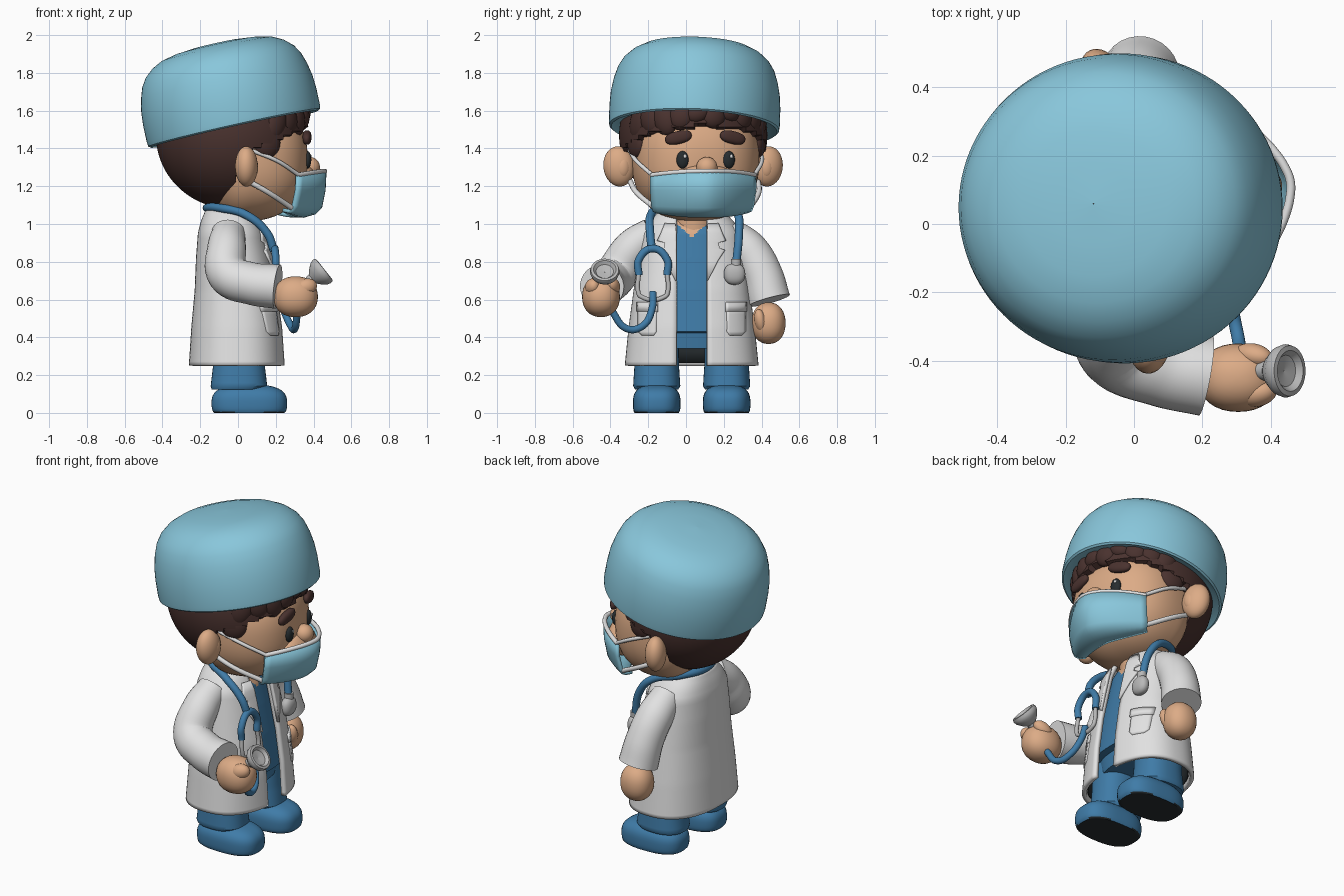
import bpy, bmesh, math
from math import sin, cos, pi, radians
from mathutils import Matrix, Vector, Euler

if "Cube" in bpy.data.objects:
    bpy.data.objects.remove(bpy.data.objects["Cube"])

def material(name, r, g, b):
    m = bpy.data.materials.new(name)
    m.diffuse_color = (r, g, b, 1)
    m.use_nodes = True
    m.node_tree.nodes["Principled BSDF"].inputs["Base Color"].default_value = m.diffuse_color
    return m

CAP = material("light_blue", .25, .57, .71)
SCRUB = material("scrub_blue", .05, .2, .39)
WHITE = material("coat_white", .76, .76, .76)
SKIN = material("skin", .72, .41, .24)
HAIR = material("hair_brown", .068, .032, .028)
METAL = material("metal_grey", .48, .48, .48)
DARK = material("near_black", .02, .026, .029)

I = Matrix.Identity(4)
HEAD = Matrix.Translation((-.02, .04, 0)) @ Matrix.Rotation(radians(10), 4, 'Z')  # head turned a little

def make(name, verts, faces, mat, M=I, thick=0):
    me = bpy.data.meshes.new(name)
    me.from_pydata([M @ Vector(v) for v in verts], [], faces)
    bm = bmesh.new()
    bm.from_mesh(me)
    bmesh.ops.recalc_face_normals(bm, faces=bm.faces)
    bm.to_mesh(me)
    bm.free()
    me.materials.append(mat)
    ob = bpy.data.objects.new(name, me)
    bpy.context.collection.objects.link(ob)
    if thick:
        s = ob.modifiers.new("thickness", 'SOLIDIFY')
        s.thickness, s.offset = thick, 0
    return ob

def grid_faces(rows, cols, closed):
    c2 = cols if closed else cols - 1
    return [(i * cols + j, i * cols + (j + 1) % cols, (i + 1) * cols + (j + 1) % cols, (i + 1) * cols + j)
            for i in range(rows - 1) for j in range(c2)]

def blob(name, c, r, mat, M=I, rot=(0, 0, 0), n=2.0, seg=32, warp=None):
    """Rounded superellipsoid."""
    bm = bmesh.new()
    bmesh.ops.create_uvsphere(bm, u_segments=seg, v_segments=seg // 2, radius=1)
    R = Euler(rot).to_matrix()
    vs = []
    for v in bm.verts:
        k = sum(abs(a) ** n for a in v.co) ** (1 / n)
        p = Vector(c) + R @ Vector([v.co[i] / k * r[i] for i in range(3)])
        vs.append(warp(p) if warp else p)
    bm.verts.index_update()
    fs = [[v.index for v in f.verts] for f in bm.faces]
    bm.free()
    return make(name, vs, fs, mat, M)

def tube(name, pts, r, mat, M=I, res=8):
    """Smooth tube through points; r is one radius or one per point."""
    cu = bpy.data.curves.new(name, 'CURVE')
    cu.dimensions, cu.bevel_depth, cu.bevel_resolution = '3D', 1, res
    cu.resolution_u, cu.use_fill_caps = 8, True
    sp = cu.splines.new('BEZIER')
    sp.bezier_points.add(len(pts) - 1)
    for i, (b, p) in enumerate(zip(sp.bezier_points, pts)):
        b.co = M @ Vector(p)
        b.radius = r[i] if isinstance(r, (list, tuple)) else r
        b.handle_left_type = b.handle_right_type = 'AUTO'
    tmp = bpy.data.objects.new("tmp", cu)
    bpy.context.collection.objects.link(tmp)
    dg = bpy.context.evaluated_depsgraph_get()
    me = bpy.data.meshes.new_from_object(tmp.evaluated_get(dg))
    bpy.data.objects.remove(tmp)
    me.name = name
    me.materials.clear()
    me.materials.append(mat)
    ob = bpy.data.objects.new(name, me)
    bpy.context.collection.objects.link(ob)
    return ob

def lathe(name, prof, mat, M, seg=64):
    vs = [(r * cos(2 * pi * j / seg), r * sin(2 * pi * j / seg), h) for r, h in prof for j in range(seg)]
    return make(name, vs, grid_faces(len(prof), seg, True), mat, M)

def ring_at(rings, z):
    for a, b in zip(rings, rings[1:]):
        if z <= b[0] + 1e-6:
            t = (z - a[0]) / (b[0] - a[0])
            return [p + (q - p) * t for p, q in zip(a, b)][1:]
    return rings[-1][1:]

N = 2.4
def loft(name, rings, cy, mat, gap=0, lev=40, seg=72, thick=0):
    """Stack of rounded rings (z, centre x, rx, ry), optionally open at the front."""
    z0, z1 = rings[0][0], rings[-1][0]
    vs = []
    for i in range(lev):
        z = z0 + (z1 - z0) * i / (lev - 1)
        cx, rx, ry = ring_at(rings, z)
        a0 = math.asin((gap / ry) ** (N / 2)) if gap else 0
        for j in range(seg):
            a = a0 + (2 * pi - 2 * a0) * j / (seg - 1 if gap else seg)
            c, s = cos(a), sin(a)
            vs.append((cx + rx * math.copysign(abs(c) ** (2 / N), c), cy + ry * math.copysign(abs(s) ** (2 / N), s), z))
    fs = grid_faces(lev, seg, not gap)
    if not gap:
        fs += [list(range(seg)), list(range((lev - 1) * seg, lev * seg))]
    return make(name, vs, fs, mat, thick=thick)

# Coat, scrubs and legs
CY = .03
coat = [(.25, -.005, .243, .342), (.45, -.005, .23, .322), (.65, -.01, .207, .295), (.82, -.025, .185, .27),
        (.95, -.035, .165, .25), (1.01, -.04, .145, .21), (1.07, -.04, .12, .15)]
loft("coat", coat, CY, WHITE, gap=.08, thick=.025)
loft("coat_lining", [(.265, -.005, .223, .322), (.45, -.005, .21, .302)], CY, DARK, gap=.1, lev=4, thick=.004)
scrubs = [(.34, 0, .15, .24), (.425, 0, .16, .25), (.43, 0, .2, .27), (.65, -.01, .18, .25), (.82, -.025, .163, .22),
          (.95, -.035, .145, .2), (1.03, -.04, .11, .14)]
body = loft("scrub_shirt", scrubs, CY, SCRUB, lev=100, seg=180)
body.data.materials.append(SKIN)
for p in body.data.polygons:  # v neck
    if p.center.x > 0 and p.center.z > .93 + .9 * abs(p.center.y - CY):
        p.material_index = 1
tube("neck", [(-.02, .04, .95), (-.01, .04, 1.15)], .12, SKIN)
for s, side in ((-1, "right"), (1, "left")):
    y = CY + s * .185
    loft(side + "_trouser_leg", [(.125, 0, .14, .115), (.14, .005, .15, .125), (.25, .005, .137, .118), (.45, 0, .13, .115)],
         y, SCRUB, lev=20, seg=40)
    shoe = blob(side + "_shoe", (.06, y, .05), (.2, .126, .1), SCRUB, n=2.8, seg=48,
                warp=lambda p: Vector((p.x, p.y, max(p.z, 0))))
    shoe.data.materials.append(DARK)
    for p in shoe.data.polygons:
        if p.center.z < .004:
            p.material_index = 1

# Lapels and pockets draped on the coat
def coat_x(y, z):
    cx, rx, ry = ring_at(coat, z)
    return cx + rx * max(0, 1 - min(1, abs((y - CY) / ry)) ** N) ** (1 / N)

def patch(name, rows, s, off=.012):
    k = 9
    vs = [(coat_x(CY + s * (a + (b - a) * j / (k - 1)), z) + off, CY + s * (a + (b - a) * j / (k - 1)), z)
          for z, a, b in rows for j in range(k)]
    make(name, vs, grid_faces(len(rows), k, False), WHITE, thick=.018)

for s, side in ((-1, "right"), (1, "left")):
    patch(side + "_lapel", [(1.0, .085, .14), (.95, .08, .16), (.91, .08, .18), (.90, .08, .14), (.87, .08, .145),
                            (.86, .08, .175), (.8, .08, .135), (.7, .08, .085)], s, .018)
    patch(side + "_pocket", [(.41, .2, .26), (.43, .185, .28), (.52, .185, .28), (.58, .185, .28)], s)
    patch(side + "_pocket_flap", [(.535, .18, .285), (.585, .18, .285)], s, .018)

# Sleeves and hands
tube("right_sleeve", [(-.05, -.17, .95), (-.06, -.28, .87), (-.05, -.37, .735), (.07, -.42, .685), (.21, -.445, .668)],
     [.09, .103, .113, .112, .118], WHITE, res=12)
tube("left_sleeve", [(-.03, .22, .95), (-.02, .33, .86), (0, .4, .74), (.02, .44, .595)], [.09, .105, .108, .114], WHITE, res=12)
blob("right_hand", (.305, -.45, .615), (.118, .1, .108), SKIN, n=2.2)
blob("right_thumb", (.35, -.385, .67), (.06, .035, .04), SKIN, rot=(0, -.5, -.2))
blob("right_finger", (.36, -.495, .665), (.06, .04, .045), SKIN, rot=(0, -.3, .2))
blob("left_hand", (.03, .437, .475), (.095, .09, .11), SKIN, n=2.2)
blob("left_thumb", (.09, .395, .485), (.04, .033, .065), SKIN, rot=(.2, .2, 0))

# Head
def slim_back(p):
    return Vector((.05 + (p.x - .05) * (.62 if p.x < .05 else 1), p.y, p.z))

blob("face", (.05, 0, 1.34), (.335, .335, .325), SKIN, HEAD, n=2.4, seg=64, warp=slim_back)
blob("muzzle", (.35, 0, 1.2), (.1, .19, .12), SKIN, HEAD)

def hair_line(p):
    c = Vector((0, 0, 1.42))
    keep = p.x < -.03 or p.z > 1.37 + .37 * max(p.x, 0)
    return p if keep else c + (p - c) * .75

blob("hair", (-.01, 0, 1.47), (.405, .392, .39), HAIR, HEAD, seg=112, warp=hair_line)
tips = (1.44, 1.475, 1.47, 1.5, 1.54, 1.51, 1.545, 1.5, 1.485, 1.45)
for i, z in enumerate(tips):
    a = radians(-63 + 14 * i)
    blob(f"fringe_lock_{i}", (.365 * cos(a), .36 * sin(a), (1.63 + z) / 2), (.04, .065, (1.64 - z) / 2), HAIR, HEAD,
         rot=(.3 if i % 3 else -.3, 0, a), seg=20)
for s, side in ((-1, "right"), (1, "left")):
    blob(side + "_sideburn", (.12, s * .33, 1.43), (.075, .035, .08), HAIR, HEAD, rot=(0, 0, -s * .3))
    blob(side + "_ear", (-.005, s * .4, 1.305), (.06, .083, .107), SKIN, HEAD, rot=(s * -.12, 0, s * .25))
    blob(side + "_ear_lobe_fold", (.03, s * .385, 1.30), (.03, .04, .06), SKIN, HEAD)
    blob(side + "_eye", (.372, s * .125, 1.34), (.02, .032, .046), DARK, HEAD, rot=(0, 0, s * .15))
    blob(side + "_eye_glint", (.39, s * .125 + .01, 1.358), (.005, .009, .01), WHITE, HEAD, seg=12)
    blob(side + "_eyebrow", (.365, s * .146, 1.458), (.024, .072, .034), HAIR, HEAD, rot=(-s * .22, 0, s * .2), n=2.4)
blob("nose", (.405, 0, 1.3), (.055, .056, .055), SKIN, HEAD)

# Face mask: rows of (centre z, side z, centre x, side x, half width)
rows = [(1.045, 1.075, .31, .22, .23), (1.043, 1.068, .37, .25, .25), (1.06, 1.075, .43, .262, .262),
        (1.09, 1.1, .462, .27, .27), (1.18, 1.18, .48, .285, .278), (1.28, 1.258, .485, .29, .278)]
K = 25
mv = []
for zc, zs, xc, xs, w in rows:
    for j in range(K):
        u = -1 + 2 * j / (K - 1)
        f = 1 - abs(u) ** 1.7
        mv.append((xs + (xc - xs) * f, w * u, zs + (zc - zs) * (1 - abs(u) ** 2.3)))
make("face_mask", mv, grid_faces(len(rows), K, False), CAP, HEAD, thick=.02)
tube("mask_top_binding", mv[-K::2], .013, WHITE, HEAD, res=3)
for s, side in ((-1, "right"), (1, "left")):
    tube(side + "_upper_strap", [(.03, s * .35, 1.39), (.17, s * .338, 1.335), (.295, s * .278, 1.262)], .011, WHITE, HEAD, 3)
    tube(side + "_lower_strap", [(0, s * .345, 1.235), (.12, s * .33, 1.17), (.265, s * .255, 1.085)], .014, WHITE, HEAD, 3)

# Surgical cap, tipped back
cap_frame = (Matrix.Translation((-.018, .043, 1.503)) @ Euler((radians(-2), radians(-12.5), 0)).to_matrix().to_4x4()
             @ Matrix.Diagonal((1, .965, 1, 1)))
lathe("surgical_cap", [(.001, .03), (.42, .02), (.455, 0), (.466, .008), (.469, .03), (.469, .12), (.464, .19), (.45, .26),
                       (.43, .32), (.402, .365), (.357, .405), (.3, .434), (.22, .452), (.12, .462), (.001, .466)],
      CAP, cap_frame, 96)

# Stethoscope
tube("neck_tubing", [(.19, -.18, .86), (.155, -.19, .95), (.04, -.185, 1.05), (-.1, -.12, 1.085), (-.165, .04, 1.085),
                     (-.1, .21, 1.085), (.04, .275, 1.05), (.125, .28, .95), (.165, .265, .78)], .022, SCRUB)
tube("fork_arch", [(.2, -.25, .73), (.2, -.25, .81), (.195, -.175, .87), (.2, -.1, .81), (.2, -.1, .73)], .02, SCRUB)
tube("fork_metal", [(.2, -.25, .74), (.21, -.253, .64), (.212, -.24, .617), (.212, -.11, .617), (.21, -.097, .64),
                    (.2, -.1, .74)], .012, METAL)
tube("loop_tubing", [(.212, -.175, .64), (.24, -.18, .55), (.28, -.23, .46), (.3, -.31, .445), (.315, -.385, .53),
                     (.34, -.43, .64), (.375, -.43, .695)], .019, SCRUB)
bell_frame = Matrix.Translation((.37, -.43, .69)) @ Vector((.78, 0, .62)).to_track_quat('Z', 'Y').to_matrix().to_4x4()
lathe("held_bell", [(.001, -.01), (.026, 0), (.03, .03), (.05, .048), (.072, .075), (.078, .095), (.074, .11),
                    (.06, .112), (.046, .095), (.001, .088)], METAL, bell_frame, 40)
blob("hanging_disc", (.168, .257, .735), (.036, .057, .057), METAL, n=2.3)
tube("hanging_disc_stem", [(.165, .263, .75), (.165, .265, .815)], .027, METAL)

# Smooth shading with crisp edges
bpy.ops.object.select_all(action='DESELECT')
for ob in bpy.context.collection.objects:
    ob.select_set(True)
    bpy.context.view_layer.objects.active = ob
bpy.ops.object.shade_smooth_by_angle(angle=radians(40))
